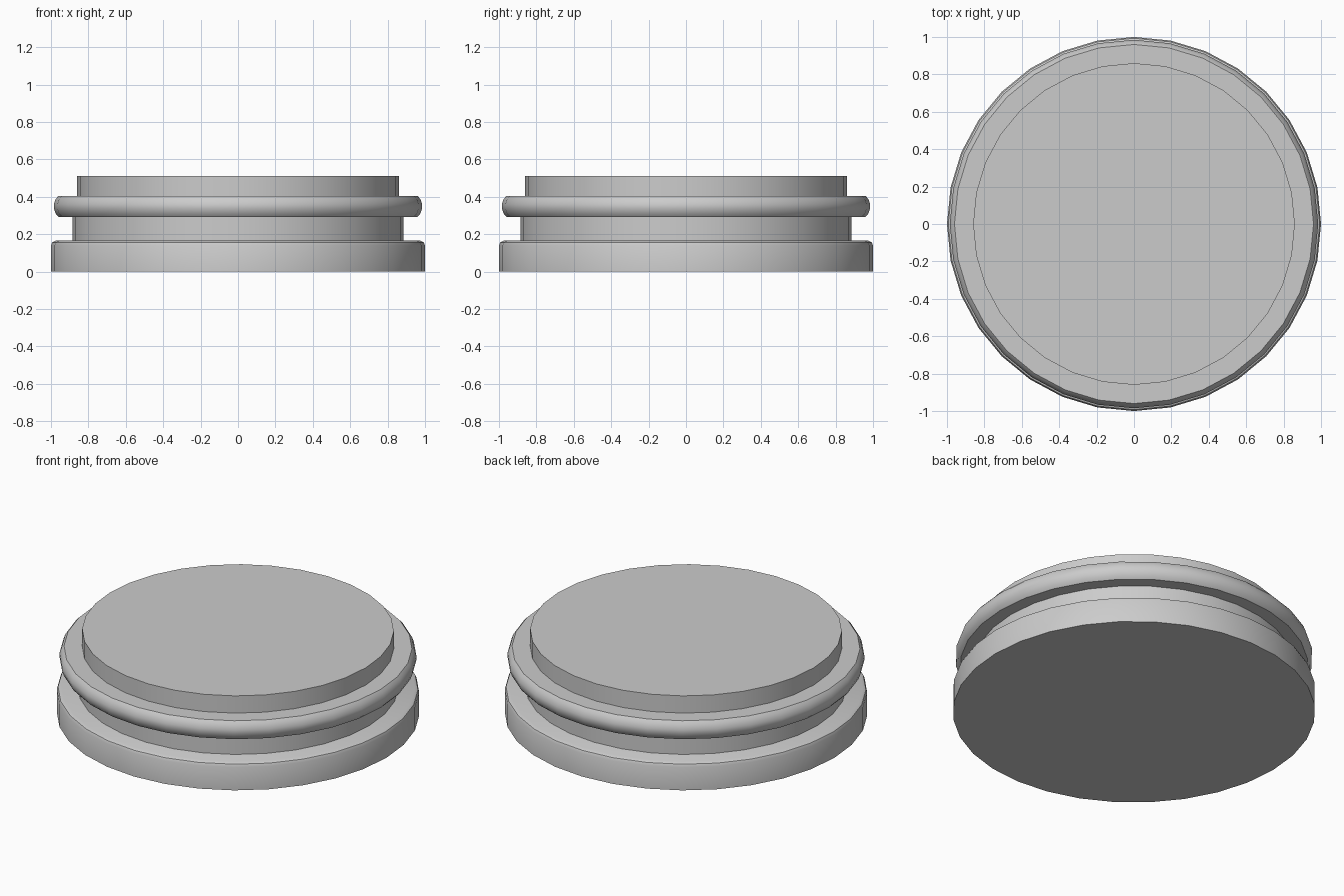
import bpy, bmesh, math

SIDES = 32

cube = bpy.data.objects.get("Cube")
if cube:
    bpy.data.objects.remove(cube, do_unlink=True)

grey = bpy.data.materials.new("plain_grey")
grey.use_nodes = True
colour = (0.6, 0.6, 0.6, 1)
grey.diffuse_color = colour
grey.node_tree.nodes["Principled BSDF"].inputs["Base Color"].default_value = colour


def turned_part(name, profile):
    """Closed solid turned about z from (radius, height) points, bottom to top."""
    bm = bmesh.new()
    rings = []
    for r, z in profile:
        rings.append([bm.verts.new((r * math.cos(i * math.tau / SIDES),
                                    r * math.sin(i * math.tau / SIDES), z))
                      for i in range(SIDES)])
    for low, high in zip(rings, rings[1:]):
        for i in range(SIDES):
            j = (i + 1) % SIDES
            bm.faces.new((low[i], low[j], high[j], high[i]))
    bm.faces.new(rings[0][::-1])
    bm.faces.new(rings[-1])
    mesh = bpy.data.meshes.new(name)
    bm.to_mesh(mesh)
    bm.free()
    mesh.materials.append(grey)
    obj = bpy.data.objects.new(name, mesh)
    bpy.context.collection.objects.link(obj)
    bpy.ops.object.select_all(action='DESELECT')
    obj.select_set(True)
    bpy.context.view_layer.objects.active = obj
    bpy.ops.object.shade_smooth_by_angle(angle=math.radians(35))


# Wide base with a rounded upper rim
turned_part("base", [(1, 0), (1, 0.14), (0.993, 0.156), (0.975, 0.165)])
# Recessed neck
turned_part("neck", [(0.885, 0.16), (0.885, 0.3)])
# Rounded collar with flat top and underside
turned_part("collar", [(0.96, 0.293), (0.975, 0.31), (0.985, 0.338),
                       (0.985, 0.36), (0.975, 0.388), (0.96, 0.405)])
# Raised top disc
turned_part("top_disc", [(0.86, 0.4), (0.86, 0.51)])
